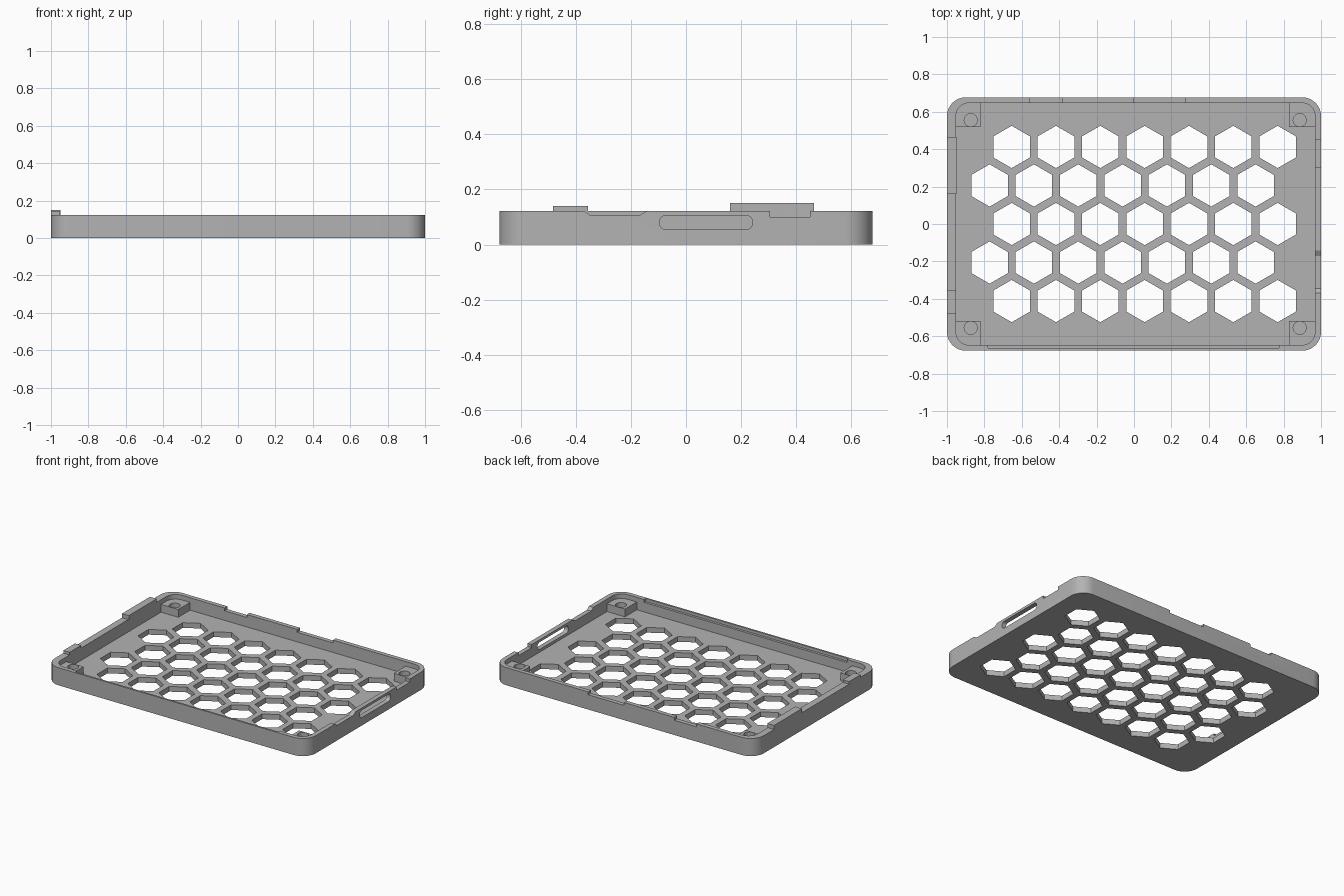
import bpy, bmesh, math
from mathutils import Vector

if "Cube" in bpy.data.objects:
    bpy.data.objects.remove(bpy.data.objects["Cube"])

grey = bpy.data.materials.new("plain_grey")
grey.use_nodes = True
colour = (0.45, 0.45, 0.45, 1)
grey.diffuse_color = colour
grey.node_tree.nodes["Principled BSDF"].inputs["Base Color"].default_value = colour

HX, HY, TOP = 1.0, 0.677, 0.122
FLOOR, POST_TOP = 0.036, 0.09


def rounded(x0, x1, y0, y1, r, n=8):
    """Rounded rectangle outline, counter-clockwise."""
    pts = []
    for i, (cx, cy) in enumerate([(x1 - r, y1 - r), (x0 + r, y1 - r),
                                  (x0 + r, y0 + r), (x1 - r, y0 + r)]):
        for k in range(n + 1):
            a = math.pi / 2 * (i + k / n)
            pts.append((cx + r * math.cos(a), cy + r * math.sin(a)))
    return pts


def rect(x0, x1, y0, y1):
    return [(x0, y0), (x1, y0), (x1, y1), (x0, y1)]


def ngon(cx, cy, r, n):
    return [(cx + r * math.sin(math.tau * k / n), cy + r * math.cos(math.tau * k / n))
            for k in range(n)]


def prisms(name, outlines, lo, hi, axis="z"):
    """One object of outlines extruded from lo to hi along z, or along x from (y, z)."""
    bm = bmesh.new()
    for pts in outlines:
        place = (lambda p: (p[0], p[1], lo)) if axis == "z" else (lambda p: (lo, p[0], p[1]))
        face = bm.faces.new([bm.verts.new(place(p)) for p in pts])
        new = bmesh.ops.extrude_face_region(bm, geom=[face])["geom"]
        step = Vector((0, 0, hi - lo) if axis == "z" else (hi - lo, 0, 0))
        bmesh.ops.translate(bm, vec=step, verts=[g for g in new if isinstance(g, bmesh.types.BMVert)])
    bmesh.ops.recalc_face_normals(bm, faces=bm.faces)
    mesh = bpy.data.meshes.new(name)
    bm.to_mesh(mesh)
    bm.free()
    mesh.materials.append(grey)
    obj = bpy.data.objects.new(name, mesh)
    bpy.context.collection.objects.link(obj)
    return obj


tray = prisms("tray", [rounded(-HX, HX, -HY, HY, 0.1)], 0, TOP)
cutters = []


def cut(*args):
    obj = prisms("cutter", *args)
    obj.hide_render = True
    cutters.append(obj)


# Cavity: rounded above the posts, cross-shaped below so the corner posts remain
ix0, ix1, iy = -0.952, 0.968, 0.647
px0, px1, py = -0.82, 0.83, 0.518
cut([rounded(ix0, ix1, -iy, iy, 0.07)], POST_TOP, 0.3)
cut([[(px0, -iy), (px1, -iy), (px1, -py), (ix1, -py), (ix1, py), (px1, py),
      (px1, iy), (px0, iy), (px0, py), (ix0, py), (ix0, -py), (px0, -py)]], FLOOR, 0.1)

# Screw holes in the posts
cut([ngon(x, y, 0.035, 24) for x in (-0.873, 0.886) for y in (-0.555, 0.555)], 0.045, 0.2)

# Honeycomb openings in the floor
cut([ngon((-0.654 if row % 2 == 0 else -0.772) + 0.237 * col, 0.206 * (row - 2), 0.113, 6)
     for row in range(5) for col in range(7)], -0.1, 0.08)

# Right wall: port slot, square notch and sloped notch
cut([rounded(-0.095, 0.24, 0.055, 0.105, 0.02, 4)], 0.94, 1.1, "x")
cut([rect(0.305, 0.45, 0.1, 0.2),
     [(-0.345, 0.105), (-0.17, 0.105), (-0.14, 0.123), (-0.14, 0.2), (-0.37, 0.2), (-0.37, 0.123)]],
    0.94, 1.1, "x")

# Back wall notches and the shallow step along the front rim
cut([rect(-0.555, -0.385, 0.6, 0.8), rect(0, 0.275, 0.6, 0.8)], 0.102, 0.2)
cut([rect(-0.78, 0.775, -0.664, -0.6)], 0.102, 0.2)

for cutter in cutters:
    mod = tray.modifiers.new("cut", "BOOLEAN")
    mod.operation = "DIFFERENCE"
    mod.solver = "EXACT"
    mod.object = cutter

# Bake the cuts and drop the cutters
bpy.context.view_layer.update()
baked = bpy.data.meshes.new_from_object(tray.evaluated_get(bpy.context.evaluated_depsgraph_get()))
tray.modifiers.clear()
tray.data = baked
for cutter in cutters:
    bpy.data.objects.remove(cutter)

# Raised tabs on the left wall
prisms("large_rim_tab", [rect(-HX, -0.948, 0.16, 0.465)], TOP, 0.15)
prisms("small_rim_tab", [rect(-HX, -0.952, -0.482, -0.355)], TOP, 0.14)

# Smooth the rounded corners, keep the edges sharp
bpy.ops.object.select_all(action="DESELECT")
tray.select_set(True)
bpy.context.view_layer.objects.active = tray
bpy.ops.object.shade_smooth_by_angle(angle=math.radians(30))
